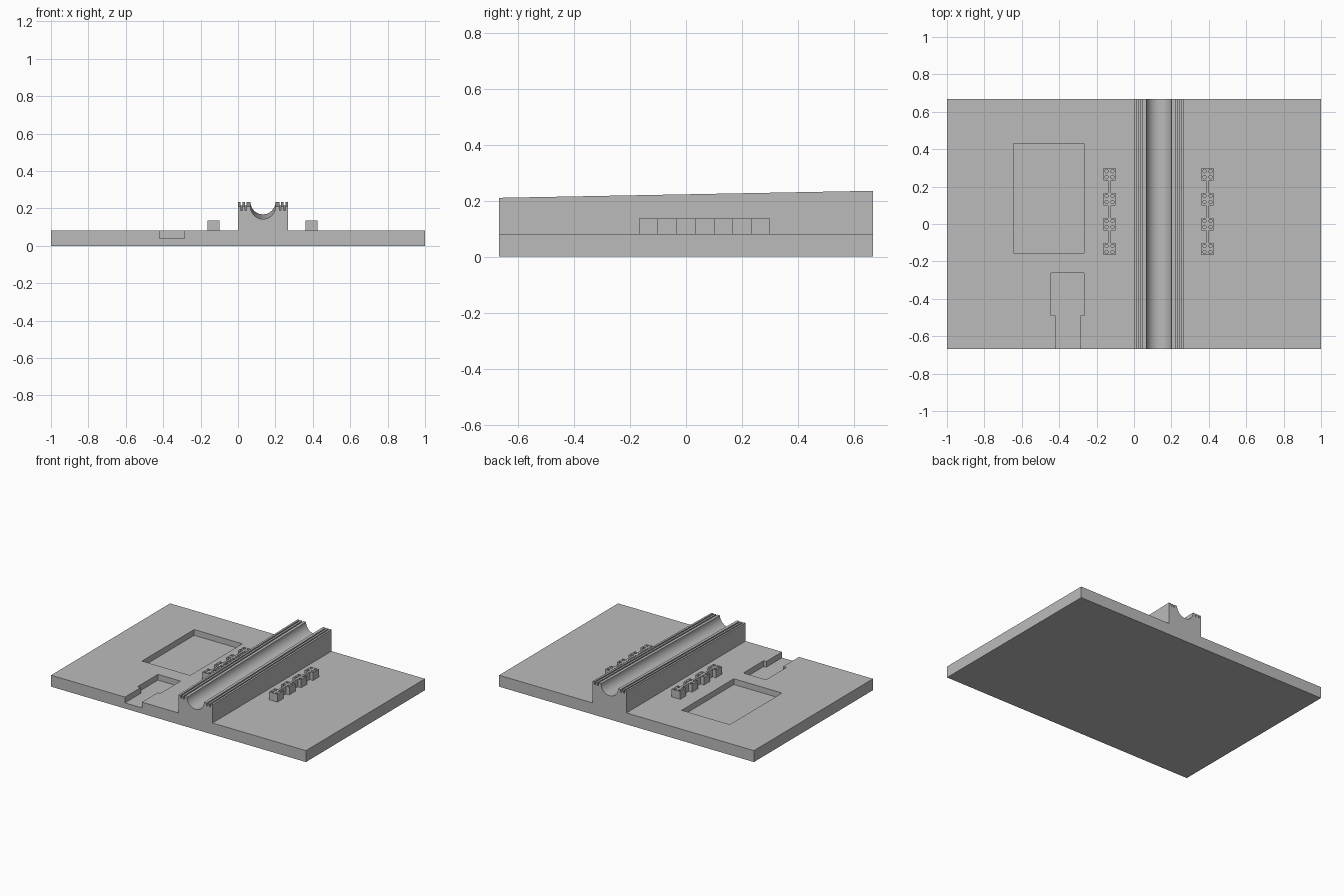
import bpy, bmesh, math
from mathutils import Matrix, Vector

old = bpy.data.objects.get("Cube")
if old:
    bpy.data.objects.remove(old, do_unlink=True)

grey = bpy.data.materials.new("plain grey")
grey.use_nodes = True
colour = (0.5, 0.5, 0.5, 1)
grey.diffuse_color = colour
grey.node_tree.nodes["Principled BSDF"].inputs["Base Color"].default_value = colour

HALF_Y = 0.667
PLATE = 0.081
POCKET_FLOOR = 0.04
BLOCK_TOP = 0.136


def finish(bm, name):
    bmesh.ops.recalc_face_normals(bm, faces=bm.faces)
    mesh = bpy.data.meshes.new(name)
    bm.to_mesh(mesh)
    bm.free()
    mesh.materials.append(grey)
    obj = bpy.data.objects.new(name, mesh)
    bpy.context.collection.objects.link(obj)
    return obj


def add_box(bm, x0, x1, y0, y1, z0, z1):
    size = Vector((x1 - x0, y1 - y0, z1 - z0))
    mid = Vector((x0 + x1, y0 + y1, z0 + z1)) / 2
    bmesh.ops.create_cube(bm, size=1, matrix=Matrix.LocRotScale(mid, None, size))


def cut(obj, cutter):
    """Subtract the cutter, bake the result and discard the cutter."""
    cutter.hide_render = True
    mod = obj.modifiers.new("cut", 'BOOLEAN')
    mod.operation = 'DIFFERENCE'
    mod.solver = 'EXACT'
    mod.object = cutter
    graph = bpy.context.evaluated_depsgraph_get()
    mesh = bpy.data.meshes.new_from_object(obj.evaluated_get(graph))
    obj.modifiers.clear()
    obj.data = mesh
    bpy.data.objects.remove(cutter, do_unlink=True)


# Base plate and trough rail share one cross-section
RAIL_L, RAIL_R, RAIL_TOP, RISE = 0.0, 0.267, 0.21, 0.025
MID, RADIUS, SLIT_DEPTH = (RAIL_L + RAIL_R) / 2, 0.067, 0.02
slits = [(0.014, 0.023), (0.037, 0.046)]

left_wall = [(RAIL_L, PLATE), (RAIL_L, RAIL_TOP)]
for a, b in slits:
    left_wall += [(a, RAIL_TOP), (a, RAIL_TOP - SLIT_DEPTH),
                  (b, RAIL_TOP - SLIT_DEPTH), (b, RAIL_TOP)]
right_wall = [(2 * MID - x, z) for x, z in reversed(left_wall)]
STEPS = 28
trough = []
for i in range(STEPS + 1):
    t = math.pi * (1 + i / STEPS)
    trough.append((MID + RADIUS * math.cos(t), RAIL_TOP + RADIUS * math.sin(t)))
profile = [(-1, 0), (-1, PLATE)] + left_wall + trough + right_wall + [(1, PLATE), (1, 0)]

bm = bmesh.new()
face = bm.faces.new([bm.verts.new((x, -HALF_Y, z)) for x, z in profile])
ext = bmesh.ops.extrude_face_region(bm, geom=[face], use_keep_orig=True)
for v in ext["geom"]:
    if isinstance(v, bmesh.types.BMVert):
        v.co.y = HALF_Y
        if v.co.z > PLATE + 0.01:      # rail climbs towards the back
            v.co.z += RISE
base = finish(bm, "base_plate_with_rail")

# Recessed pockets and the channel to the front edge
pockets = {
    "large_pocket": (-0.645, -0.267, -0.155, 0.43),
    "small_pocket": (-0.445, -0.267, -0.49, -0.262),
    "front_channel": (-0.42, -0.287, -0.7, -0.48),
}
for name, bounds in pockets.items():
    bm = bmesh.new()
    add_box(bm, *bounds, POCKET_FLOOR, 0.12)
    cut(base, finish(bm, name + "_cutter"))

bpy.ops.object.select_all(action='DESELECT')
base.select_set(True)
bpy.context.view_layer.objects.active = base
bpy.ops.object.shade_smooth_by_angle(angle=math.radians(30))

# Two rows of drilled blocks joined by thin webs
SIZE = 0.0667
starts = [-0.167 + 2 * SIZE * i for i in range(4)]
for side, cx in (("right", -0.131), ("left", 0.393)):
    blocks, holes, webs = bmesh.new(), bmesh.new(), bmesh.new()
    for i, y in enumerate(starts):
        add_box(blocks, cx - SIZE / 2, cx + SIZE / 2, y, y + SIZE, PLATE, BLOCK_TOP)
        for dx in (-1, 1):
            for dy in (-1, 1):
                spot = Vector((cx + dx * 0.016, y + SIZE / 2 + dy * 0.016, BLOCK_TOP))
                bmesh.ops.create_cone(holes, cap_ends=True, segments=16, radius1=0.009,
                                      radius2=0.009, depth=0.06,
                                      matrix=Matrix.Translation(spot))
        if i < len(starts) - 1:
            add_box(webs, cx - 0.007, cx + 0.007, y + SIZE, y + 2 * SIZE, PLATE, BLOCK_TOP)
    row = finish(blocks, side + "_block_row")
    cut(row, finish(holes, side + "_hole_cutter"))
    finish(webs, side + "_block_webs")
